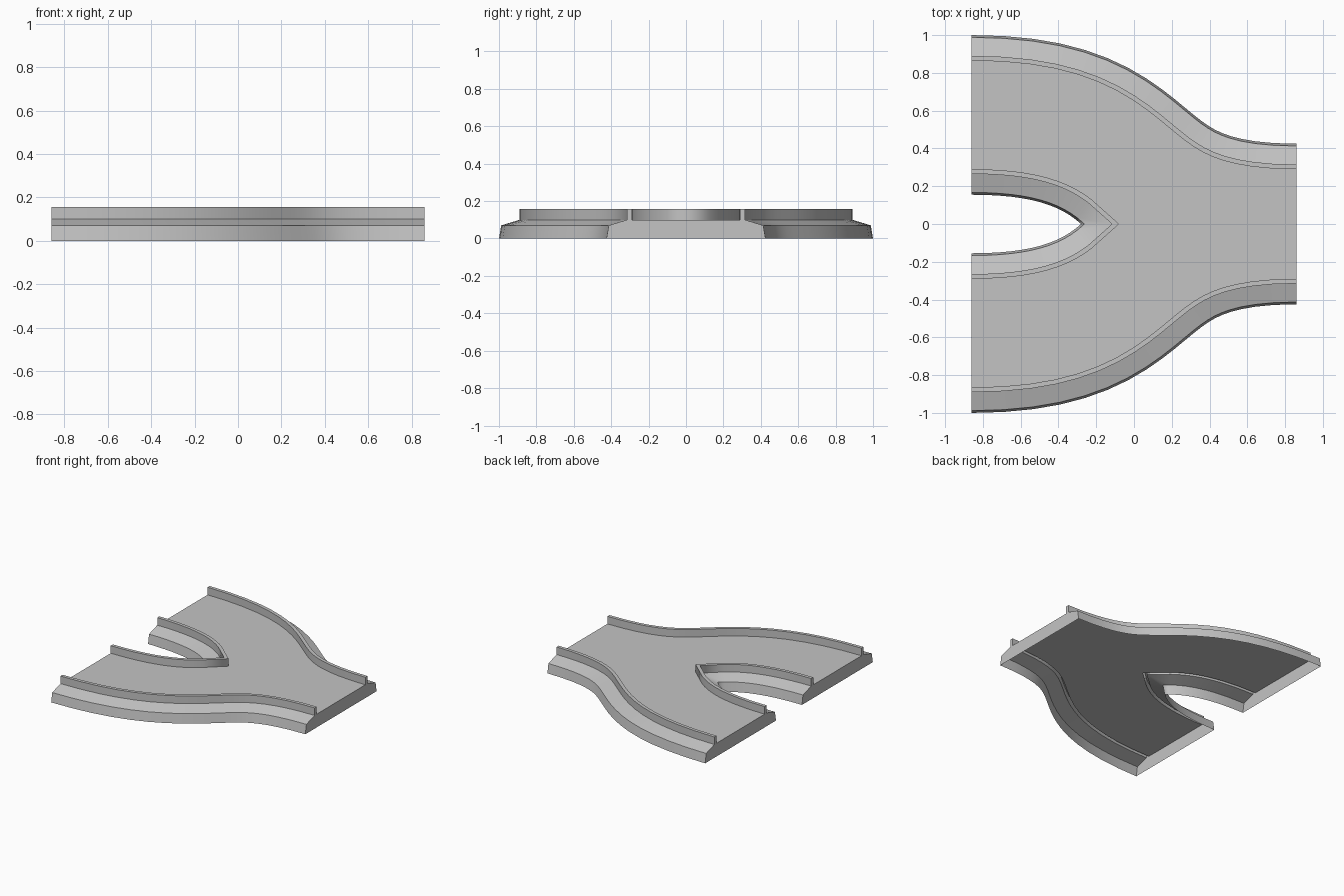
import bpy, bmesh, math
from mathutils import Vector
from mathutils.geometry import interpolate_bezier

cube = bpy.data.objects.get("Cube")
if cube:
    bpy.data.objects.remove(cube, do_unlink=True)

grey = bpy.data.materials.new("concrete grey")
grey.use_nodes = True
colour = (0.55, 0.55, 0.55, 1)
grey.diffuse_color = colour
grey.node_tree.nodes["Principled BSDF"].inputs["Base Color"].default_value = colour

END = 0.86
DECK = 0.1
# Edge section: inset from the rim and height (wall, sloped shoulder, kerb)
SECTION = [(0, 0), (0.012, 0.07), (0.11, DECK), (0.11, 0.157),
           (0.135, 0.157), (0.135, DECK)]


def sample(points, count):
    """Points and unit tangents along one bezier."""
    p = [Vector(q) for q in points]
    path = interpolate_bezier(*p, count)
    tangents = []
    for i in range(count):
        t = i / (count - 1)
        d = ((p[1] - p[0]) * (1 - t) ** 2 + (p[2] - p[1]) * 2 * t * (1 - t)
             + (p[3] - p[2]) * t * t)
        tangents.append(d.normalized())
    return list(zip(path, tangents))


def outer_point(p, t, inset):
    d = 0.425 - inset
    return p.x - t.y * d, p.y + t.x * d


def fork_point(p, t, inset):
    if p.y < 1e-5:          # mitred tip on the centre line
        return p.x - inset / t.y, 0
    return p.x - t.y * inset, p.y + t.x * inset


def sweep(bm, path, place):
    """Sweep the edge section along a path; returns its vertex rows."""
    rows = [[bm.verts.new((*place(p, t, inset), z)) for inset, z in SECTION]
            for p, t in path]
    for a, b in zip(rows, rows[1:]):
        for i in range(len(SECTION) - 1):
            bm.faces.new((a[i], a[i + 1], b[i + 1], b[i]))
    return rows


bm = bmesh.new()

# Outer edge follows the S-shaped lane centre line; fork edge is the slot
lane = sample([(-END, 0.575), (0.17, 0.575), (-0.17, 0), (END, 0)], 21)
slot = sample([(-END, 0.155), (-0.55, 0.155), (-0.39, 0.1), (-0.28, 0)], 13)
outer = sweep(bm, lane, outer_point)
fork = sweep(bm, slot, fork_point)

# Road deck between the kerbs
mid_top = bm.verts.new((END, 0, DECK))
mid_low = bm.verts.new((END, 0, 0))
deck = bm.faces.new([r[-1] for r in fork] + [mid_top]
                    + [r[-1] for r in reversed(outer)])

# End walls
bm.faces.new(outer[0] + fork[0][::-1])
bm.faces.new(outer[-1] + [mid_top, mid_low])

bmesh.ops.recalc_face_normals(bm, faces=bm.faces)
if deck.normal.z < 0:
    bmesh.ops.reverse_faces(bm, faces=bm.faces)

mesh = bpy.data.meshes.new("forked_road")
bm.to_mesh(mesh)
bm.free()
mesh.materials.append(grey)
road = bpy.data.objects.new("forked_road", mesh)
bpy.context.collection.objects.link(road)

# Second branch
mirror = road.modifiers.new("second_branch", 'MIRROR')
mirror.use_axis = (False, True, False)
mirror.use_clip = True

bpy.context.view_layer.objects.active = road
road.select_set(True)
bpy.ops.object.shade_smooth_by_angle(angle=math.radians(12))
